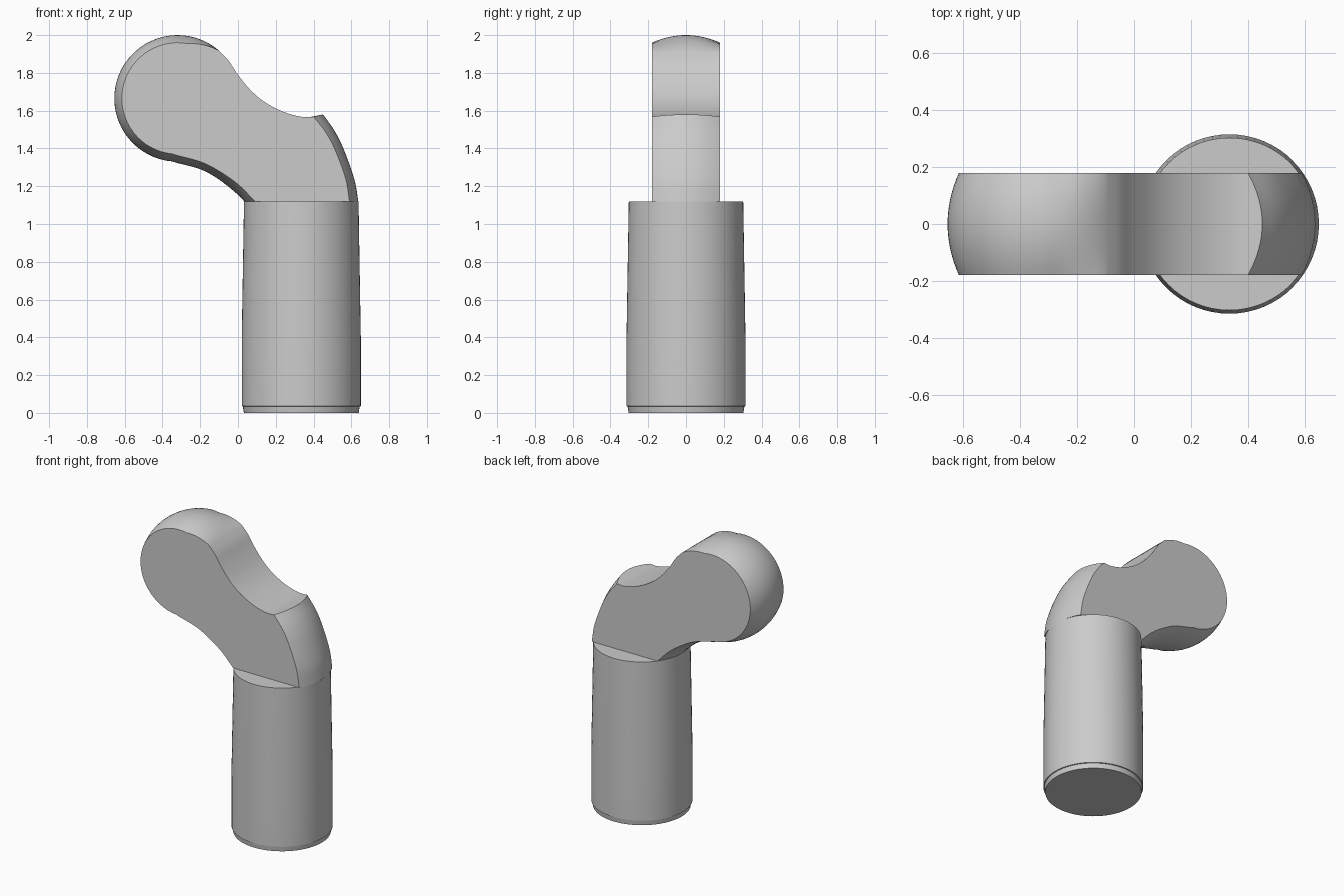
import bpy, bmesh
from math import sin, cos, radians, pi
from mathutils import Vector

cube = bpy.data.objects.get("Cube")
if cube:
    bpy.data.objects.remove(cube, do_unlink=True)

GREY = (0.6, 0.6, 0.6, 1)
mat = bpy.data.materials.new("plain grey")
mat.use_nodes = True
mat.diffuse_color = GREY
mat.node_tree.nodes["Principled BSDF"].inputs["Base Color"].default_value = GREY


def finish(name, bm, angle):
    bmesh.ops.recalc_face_normals(bm, faces=bm.faces)
    mesh = bpy.data.meshes.new(name)
    bm.to_mesh(mesh)
    bm.free()
    mesh.materials.append(mat)
    obj = bpy.data.objects.new(name, mesh)
    bpy.context.collection.objects.link(obj)
    bpy.ops.object.select_all(action='DESELECT')
    obj.select_set(True)
    bpy.context.view_layer.objects.active = obj
    bpy.ops.object.shade_smooth_by_angle(angle=radians(angle))


def loft(bm, rings):
    """Join closed rings of points and cap both ends."""
    loops = [[bm.verts.new(p) for p in ring] for ring in rings]
    n = len(loops[0])
    for a, b in zip(loops, loops[1:]):
        for i in range(n):
            j = (i + 1) % n
            bm.faces.new((a[i], a[j], b[j], b[i]))
    bm.faces.new(loops[0])
    bm.faces.new(loops[-1])


def spline(points, steps=5):
    """Smooth curve through 2D points, both ends included."""
    p = [Vector(q) for q in points]
    p = [2 * p[0] - p[1]] + p + [2 * p[-1] - p[-2]]
    out = []
    for a, b, c, d in zip(p, p[1:], p[2:], p[3:]):
        for k in range(steps):
            t = k / steps
            out.append(0.5 * (2 * b + (c - a) * t + (2 * a - 5 * b + 4 * c - d) * t * t
                              + (3 * b - a - 3 * c + d) * t ** 3))
    return out + [p[-2]]


# Round post with a small step at its foot
CX = 0.335
bm = bmesh.new()
loft(bm, [[(CX + r * cos(2 * pi * i / 64), r * sin(2 * pi * i / 64), z) for i in range(64)]
          for r, z in ((0.304, 0), (0.309, 0.034), (0.315, 0.036), (0.315, 0.4), (0.303, 1.12))])
finish("post", bm, 30)

# Hook outline: middle line, and the narrower outline on the flat sides
middle, side = [], []
centre = Vector((-0.32, 1.665))
for i in range(37):                      # round knob
    a = 49 + 216 * i / 36
    ray = Vector((cos(radians(a)), sin(radians(a))))
    middle.append(centre + ray * 0.335)
    side.append(centre + ray * (0.335 - 0.04 * min(1, (a - 49) / 30)))
# Underside of the neck
middle += spline([(-0.35, 1.33), (-0.2, 1.29), (-0.1, 1.235), (0, 1.155), (0.033, 1.12)])[1:]
side += spline([(-0.35, 1.37), (-0.2, 1.33), (-0.1, 1.28), (0, 1.21), (0.09, 1.12)])[1:]
# Outer bend
middle += spline([(0.637, 1.12), (0.615, 1.24), (0.56, 1.395), (0.51, 1.495), (0.45, 1.58)])
side += spline([(0.59, 1.12), (0.57, 1.24), (0.515, 1.39), (0.465, 1.485), (0.40, 1.568)])
# Straight-cut hollow on top
hollow = spline([(0.40, 1.568), (0.34, 1.567), (0.25, 1.59), (0.15, 1.64), (0.07, 1.705),
                 (0, 1.79), (-0.05, 1.865), (-0.1, 1.918)])[1:-1]
middle += hollow
side += hollow

HALF, LAYERS = 0.18, 16
rings = []
for k in range(LAYERS + 1):
    s = 2 * k / LAYERS - 1
    pts = [m.lerp(e, s * s) for m, e in zip(middle, side)]
    rings.append([(p.x, s * HALF, p.y) for p in pts])
bm = bmesh.new()
loft(bm, rings)
finish("hook", bm, 35)
